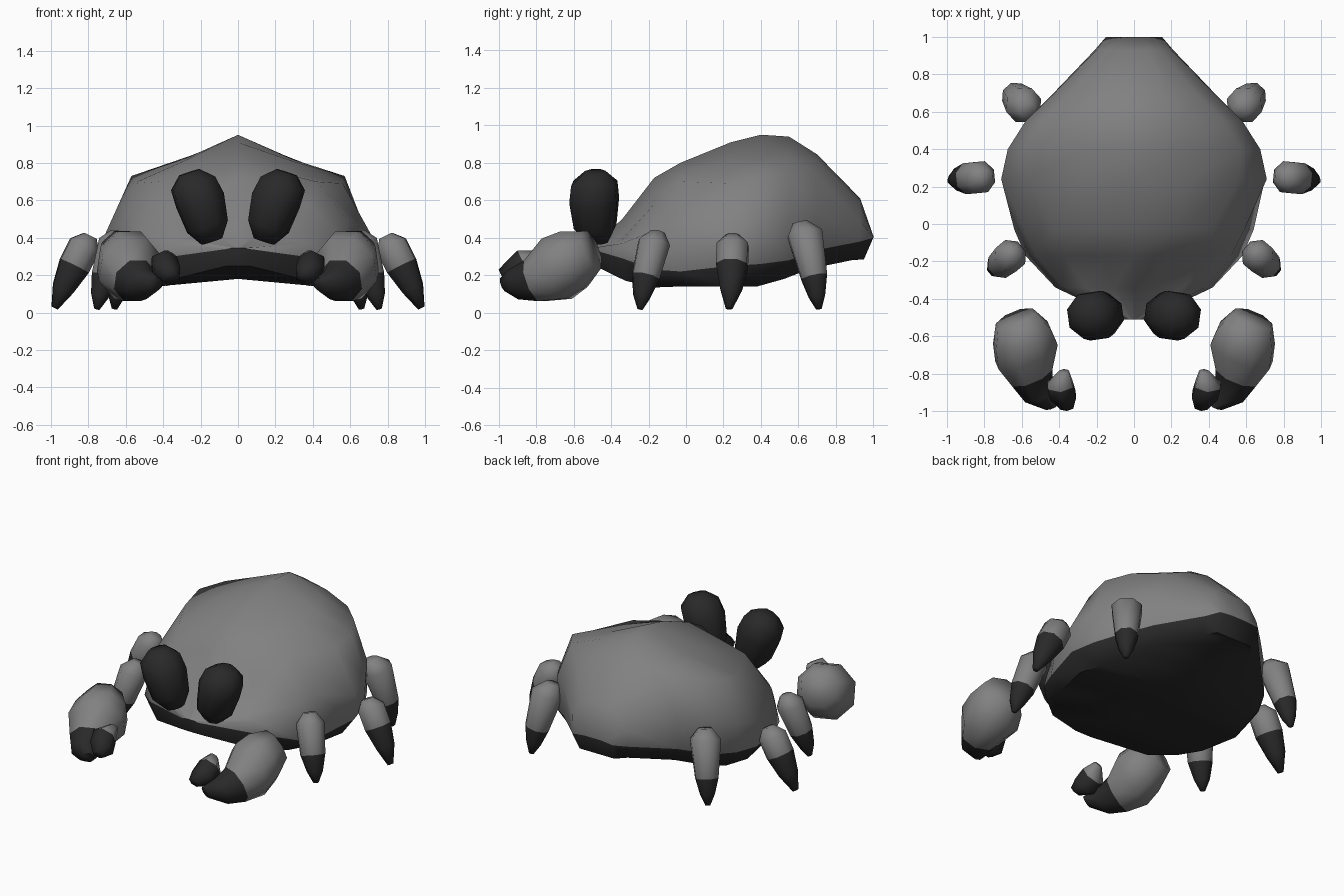
import bpy, bmesh, math
from mathutils import Vector

if "Cube" in bpy.data.objects:
    bpy.data.objects.remove(bpy.data.objects["Cube"])


def material(name, value):
    m = bpy.data.materials.new(name)
    m.use_nodes = True
    colour = (value, value, value, 1)
    m.diffuse_color = colour
    m.node_tree.nodes["Principled BSDF"].inputs["Base Color"].default_value = colour
    return m


GREY = material("shell grey", 0.22)
DARK = material("dark charcoal", 0.022)


def loft(name, rings, is_dark, angle):
    """Skin closed rings; is_dark(ring, side) picks the colour of each face."""
    bm = bmesh.new()
    loops = [[bm.verts.new(p) for p in ring] for ring in rings]
    n = len(loops[0])
    for i in range(len(loops) - 1):
        for j in range(n):
            k = (j + 1) % n
            f = bm.faces.new((loops[i][j], loops[i][k], loops[i + 1][k], loops[i + 1][j]))
            f.material_index = int(is_dark(i, j))
    for loop, i in ((loops[0], 0), (loops[-1], len(loops) - 2)):
        bm.faces.new(loop).material_index = int(is_dark(i, n // 2))
    bmesh.ops.recalc_face_normals(bm, faces=bm.faces)
    mesh = bpy.data.meshes.new(name)
    bm.to_mesh(mesh)
    bm.free()
    mesh.materials.append(GREY)
    mesh.materials.append(DARK)
    ob = bpy.data.objects.new(name, mesh)
    bpy.context.collection.objects.link(ob)
    bpy.ops.object.select_all(action="DESELECT")
    ob.select_set(True)
    bpy.context.view_layer.objects.active = ob
    bpy.ops.object.shade_smooth_by_angle(angle=math.radians(angle))


def limb_pair(name, path, dark_from, sides=8):
    """Tapered tube through (x, y, z, radius) points, made on both sides."""
    for side, sx in (("left", 1), ("right", -1)):
        pts = [Vector((x * sx, y, z)) for x, y, z, r in path]
        turn = (pts[-1] - pts[0]).to_track_quat("Z", "Y")
        rings = []
        for p, (x, y, z, r) in zip(pts, path):
            angles = [math.tau * (j + 0.5) / sides for j in range(sides)]
            rings.append([p + turn @ Vector((math.cos(a) * r, math.sin(a) * r, 0)) for a in angles])
        loft(f"{side}_{name}", rings, lambda i, j: i >= dark_from, 75)


# Body shell: y, ridge z, then x z of crown, shoulder, flank, rim and belly edge, belly centre z
stations = [
    (-0.51, .345, .01, .345, .02, .345, .04, .345, .06, .34, .06, .25, .25),
    (-0.34, .50, .11, .42, .26, .39, .38, .37, .42, .29, .38, .17, .2),
    (-0.17, .72, .15, .64, .37, .58, .52, .44, .58, .23, .48, .135, .18),
    (-0.03, .80, .22, .75, .42, .70, .59, .49, .64, .22, .57, .14, .18),
    (0.24, .91, .29, .81, .56, .69, .71, .42, .70, .25, .62, .14, .18),
    (0.40, .95, .29, .82, .57, .73, .675, .46, .66, .26, .57, .14, .18),
    (0.55, .94, .25, .84, .48, .75, .58, .50, .58, .28, .51, .18, .19),
    (0.70, .845, .17, .81, .33, .74, .425, .54, .43, .335, .38, .235, .235),
    (0.93, .61, .08, .605, .14, .58, .2, .49, .21, .38, .18, .28, .28),
    (1.0, .41, .03, .41, .06, .41, .11, .405, .15, .4, .13, .285, .285),
]
rings = []
for y, ridge, cx, cz, sx, sz, fx, fz, rx, rz, bx, bz, bc in stations:
    half = [(cx, y, cz), (sx, y, sz), (fx, y, fz), (rx, y, rz), (bx, y * 0.95, bz)]
    mirrored = [(-x, v, z) for x, v, z in reversed(half)]
    rings.append([(0, y, ridge)] + half + [(0, y * 0.95, bc)] + mirrored)
loft("body_shell", rings, lambda i, j: 4 <= j <= 7, 55)

# Eyes: dark eggs, broad at the top and leaning outwards
limb_pair("eye", [(.14, -.47, .38, .06), (.163, -.485, .46, .118), (.203, -.49, .60, .138),
                  (.24, -.49, .69, .128), (.26, -.487, .75, .06)], 0)

# Legs with dark pointed tips
limb_pair("front_leg", [(.64, -.15, .43, .04), (.66, -.17, .37, .09), (.71, -.215, .19, .078),
                        (.74, -.235, .09, .05), (.755, -.245, .02, .016)], 2)
limb_pair("middle_leg", [(.79, .25, .41, .04), (.82, .25, .36, .09), (.875, .245, .25, .09),
                         (.935, .24, .13, .063), (.98, .23, .025, .02)], 2)
limb_pair("back_leg", [(.57, .61, .48, .045), (.59, .635, .42, .10), (.635, .685, .19, .075),
                       (.65, .70, .09, .048), (.66, .71, .02, .016)], 2)

# Claws: a thick palm ending in a dark finger, and a small opposing thumb
limb_pair("claw", [(.635, -.505, .335, .115), (.60, -.60, .285, .17), (.575, -.69, .235, .185),
                   (.55, -.81, .17, .125), (.51, -.91, .15, .09), (.44, -.975, .15, .04)], 3)
limb_pair("claw_thumb", [(.375, -.79, .305, .03), (.395, -.86, .265, .078),
                         (.38, -.915, .21, .08), (.36, -.98, .195, .04)], 1, 6)
